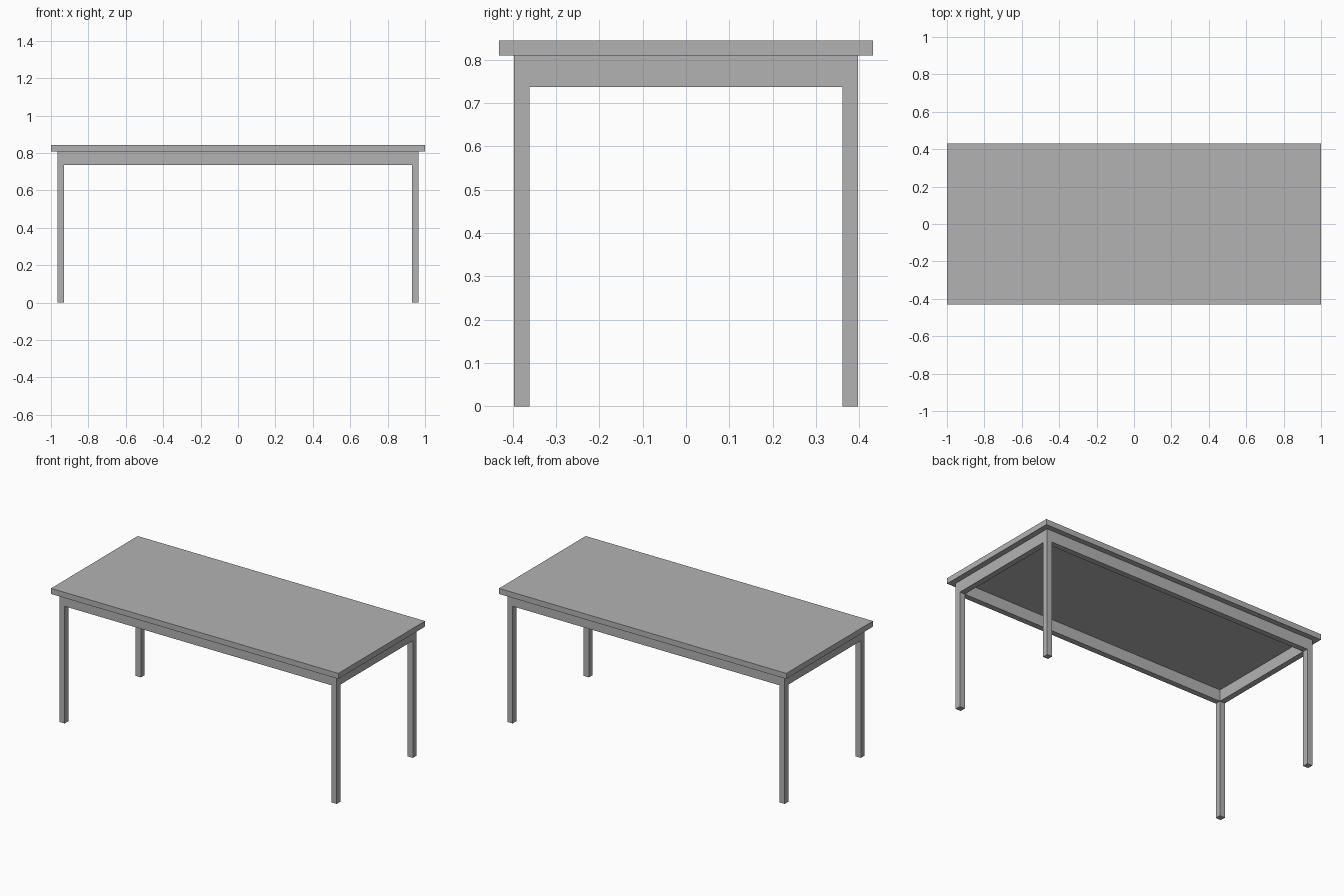
import bpy
from mathutils import Matrix, Vector

default_cube = bpy.data.objects.get("Cube")
if default_cube:
    bpy.data.objects.remove(default_cube, do_unlink=True)

# One grey for the whole table
grey = bpy.data.materials.new("table_grey")
grey.use_nodes = True
colour = (0.45, 0.45, 0.45, 1)
grey.diffuse_color = colour
grey.node_tree.nodes["Principled BSDF"].inputs["Base Color"].default_value = colour


def box(name, low, high):
    """Add a flat-shaded box between two opposite corners."""
    low, high = Vector(low), Vector(high)
    bpy.ops.mesh.primitive_cube_add(size=1)
    obj = bpy.context.object
    obj.name = name
    obj.data.transform(Matrix.LocRotScale((low + high) / 2, None, high - low))
    obj.data.materials.append(grey)
    return obj


TOP_X, TOP_Y, TOP_Z = 1.0, 0.431, 0.844
FRAME_X, FRAME_Y, FRAME_Z = 0.965, 0.397, 0.809
APRON_Z = 0.737
BAR = 0.036
IN_X, IN_Y = FRAME_X - BAR, FRAME_Y - BAR

# Table top
box("table_top", (-TOP_X, -TOP_Y, FRAME_Z), (TOP_X, TOP_Y, TOP_Z))

# Square legs at the four corners
for end, y in (("front", -FRAME_Y), ("back", IN_Y)):
    for side, x in (("right", -FRAME_X), ("left", IN_X)):
        box(f"{end}_{side}_leg", (x, y, 0), (x + BAR, y + BAR, FRAME_Z))

# Apron rails flush with the legs
for end, y in (("front", -FRAME_Y), ("back", IN_Y)):
    box(f"{end}_apron", (-IN_X, y, APRON_Z), (IN_X, y + BAR, FRAME_Z))
for side, x in (("right", -FRAME_X), ("left", IN_X)):
    box(f"{side}_apron", (x, -IN_Y, APRON_Z), (x + BAR, IN_Y, FRAME_Z))
